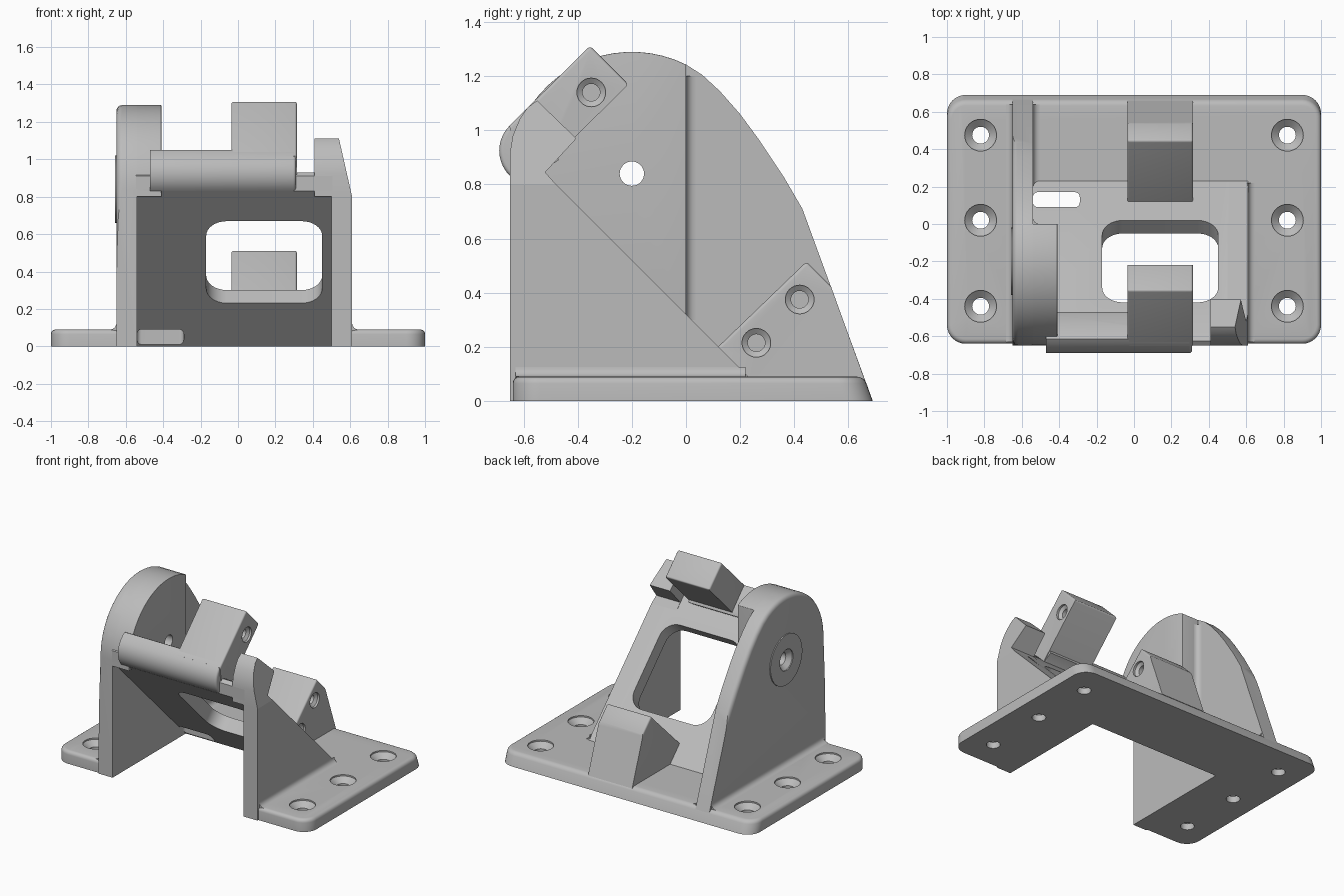
import bpy, bmesh
from math import sin, cos, pi, radians
from mathutils import Matrix, Vector

cube = bpy.data.objects.get("Cube")
if cube:
    bpy.data.objects.remove(cube, do_unlink=True)

grey = bpy.data.materials.new("light_grey")
grey.use_nodes = True
grey.diffuse_color = (0.5, 0.5, 0.5, 1)
grey.node_tree.nodes["Principled BSDF"].inputs["Base Color"].default_value = (0.5, 0.5, 0.5, 1)


def finish(name, bm):
    bmesh.ops.recalc_face_normals(bm, faces=bm.faces)
    mesh = bpy.data.meshes.new(name)
    bm.to_mesh(mesh)
    bm.free()
    mesh.materials.append(grey)
    ob = bpy.data.objects.new(name, mesh)
    bpy.context.collection.objects.link(ob)
    return ob


def place(axis, u, v, w):
    return Vector({"x": (w, u, v), "y": (u, w, v), "z": (u, v, w)}[axis])


def prism(name, pts, axis, a, b, radius=0, rule=None, warp=None):
    """Extrude a profile along an axis; round the edges whose midpoint passes the rule."""
    bm = bmesh.new()
    low = [bm.verts.new(place(axis, u, v, a)) for u, v in pts]
    high = [bm.verts.new(place(axis, u, v, b)) for u, v in pts]
    bm.faces.new(low)
    bm.faces.new(high)
    for i in range(len(pts)):
        j = (i + 1) % len(pts)
        bm.faces.new((low[i], low[j], high[j], high[i]))
    if warp:
        for v in bm.verts:
            warp(v.co)
    bmesh.ops.recalc_face_normals(bm, faces=bm.faces)
    if radius:
        edges = [e for e in bm.edges if e.calc_face_angle(0) > radians(30)
                 and rule((e.verts[0].co + e.verts[1].co) / 2)]
        bmesh.ops.bevel(bm, geom=edges, offset=radius, segments=4, profile=0.5,
                        affect="EDGES", clamp_overlap=True)
    return finish(name, bm)


def lathe(name, axis, u, v, steps, sides=32):
    """Closed turned solid from (radius, position) steps along an axis."""
    bm = bmesh.new()
    rings = [[bm.verts.new(place(axis, u + r * cos(2 * pi * k / sides),
                                 v + r * sin(2 * pi * k / sides), w))
              for k in range(sides)] for r, w in steps]
    bm.faces.new(rings[0])
    bm.faces.new(rings[-1])
    for p, q in zip(rings, rings[1:]):
        for k in range(sides):
            n = (k + 1) % sides
            bm.faces.new((p[k], p[n], q[n], q[k]))
    return finish(name, bm)


def arc(cy, cz, r, start, end, n=10):
    return [(cy + r * cos(radians(start + (end - start) * i / n)),
             cz + r * sin(radians(start + (end - start) * i / n))) for i in range(n + 1)]


def round_rect(x0, x1, y0, y1, r):
    return (arc(x1 - r, y1 - r, r, 0, 90, 8) + arc(x0 + r, y1 - r, r, 90, 180, 8)
            + arc(x0 + r, y0 + r, r, 180, 270, 8) + arc(x1 - r, y0 + r, r, 270, 360, 8))


def cut(ob, *cutters):
    bpy.context.view_layer.objects.active = ob
    for c in cutters:
        mod = ob.modifiers.new("cut", "BOOLEAN")
        mod.operation, mod.object, mod.solver = "DIFFERENCE", c, "EXACT"
        bpy.ops.object.modifier_apply(modifier=mod.name)
        bpy.data.objects.remove(c, do_unlink=True)


def rect(x0, x1, y0, y1):
    return [(x0, y0), (x1, y0), (x1, y1), (x0, y1)]


# Mounting base: sloped back edge, open front notch, countersunk screw holes
def slope_back(co):
    if co.y > 0.5:
        co.y -= 0.36 * co.z


base = prism("base_plate", round_rect(-1, 1, -0.64, 0.69, 0.1), "z", 0, 0.09,
             0.025, lambda m: m.z > 0.08, slope_back)
cut(base, prism("notch", rect(-0.54, 0.5, -1, 0.18), "z", -0.1, 0.2))
for x in (-0.82, 0.82):
    for y in (-0.44, 0.02, 0.475):
        cut(base, lathe("screw_hole", "z", x, y,
                        [(0.045, -0.1), (0.045, 0.045), (0.085, 0.08), (0.085, 0.2)]))

# Tall left wall, its thicker front half and the pivot boss
dome = arc(-0.2, 0.84, 0.45, 63.6, 180, 20)
back_curve = [(0.43, 0.71), (0.36, 0.83), (0.27, 0.965), (0.2, 1.06), (0.125, 1.145), (0.06, 1.205)]
wall = prism("left_wall", [(-0.65, 0), (0.69, 0)] + back_curve + dome, "x", -0.65, -0.54,
             0.03, lambda m: m.x < -0.64 and m.z > 0.7 and m.y < 0.42)
thick = prism("left_wall_pad", [(-0.65, 0.8), (-0.48, 0.8), (0, 0.32)] + dome, "x", -0.6, -0.41,
              0.03, lambda m: m.x > -0.42 and m.z > 0.86 or abs(m.y) < 0.01)
boss = lathe("pivot_boss", "x", -0.2, 0.84, [(0.18, -0.657), (0.18, -0.64)], 48)
for part in (wall, thick, boss):
    cut(part, lathe("pivot_hole", "x", -0.2, 0.84,
                    [(0.075, -0.8), (0.075, -0.65), (0.045, -0.62), (0.045, -0.3)]))

# Slanted panel with square window and small slot
panel = prism("slanted_panel",
              [(0.18, 0), (0.32, 0), (-0.6, 0.92), (-0.625, 0.93), (-0.65, 0.91), (-0.65, 0.83)],
              "x", -0.545, 0.505)
window = prism("window", round_rect(-0.31, 0.31, -0.31, 0.31, 0.11), "z", -0.3, 0.2)
window.data.transform(Matrix.Translation((0.14, -0.2, 0.52)) @ Matrix.Rotation(-pi / 4, 4, "X"))
slot = prism("slot", round_rect(-0.54, -0.29, 0.09, 0.17, 0.025), "z", -0.2, 0.6)
cut(panel, window, slot)

# Rounded front lip of the panel
prism("front_lip", arc(-0.56, 0.925, 0.13, 225, 135)
      + [(-0.635, 1.035), (-0.615, 1.05), (-0.595, 1.04), (-0.48, 0.92),
         (-0.47, 0.89), (-0.532, 0.852), (-0.6, 0.78)],
      "x", -0.47, 0.31, 0.015, lambda m: m.x > 0.3 and m.y < -0.55)

# Right wall with a tapered hook on top
prism("right_wall", [(-0.65, 0), (-0.65, 0.8), (-0.48, 0.8), (0.23, 0.09), (0.23, 0)],
      "x", 0.5, 0.61)


def taper(co):
    if co.x > 0.5:
        co.x -= 0.226 * (co.z - 0.8)


prism("right_hook", [(-0.65, 0.8), (-0.65, 0.92), (-0.64, 0.98), (-0.615, 1.04), (-0.585, 1.085),
                     (-0.55, 1.11), (-0.405, 0.97), (-0.52, 0.845), (-0.48, 0.8)],
      "x", 0.41, 0.61, warp=taper)


# Upper and lower stop blocks with blind screw holes
def side_hole(y, z):
    return lathe("block_hole", "x", y, z, [(0.032, 0.1), (0.032, 0.285), (0.053, 0.3), (0.053, 0.4)])


upper = prism("upper_block", [(-0.652, 1.017), (-0.355, 1.312), (-0.213, 1.17),
                              (-0.55, 0.835), (-0.64, 0.92)],
              "x", -0.035, 0.315, 0.012, lambda m: m.z > 1.05)
cut(upper, side_hole(-0.35, 1.14))
lower = prism("lower_block", [(0.118, 0.2), (0.445, 0.515), (0.535, 0.425), (0.66, 0.08), (0.23, 0.05)],
              "x", -0.035, 0.315, 0.012, lambda m: m.z > 0.3 and m.y < 0.5)
cut(lower, side_hole(0.26, 0.215), side_hole(0.42, 0.375))


# Concave fillets where walls meet the base
def fillet(name, x, side, y0, y1, r=0.035):
    curve = arc(x + side * r, 0.09 + r, r, 270, 180 if side > 0 else 360, 6)
    prism(name, curve + [(x - side * 0.01, 0.08)], "y", y0, y1)


fillet("left_outer_fillet", -0.65, -1, -0.63, 0.64)
fillet("left_inner_fillet", -0.54, 1, 0.2, 0.64)
fillet("right_outer_fillet", 0.61, 1, -0.63, 0.22)

# Fillet between the thick and thin halves of the left wall
curve = arc(-0.505, 0.035, 0.035, 180, 270, 6)
prism("pad_fillet", curve + [(-0.545, -0.01)], "z", 0.3, 1.2)

# Smooth curved faces, keep edges sharp
parts = [o for o in bpy.context.collection.objects if o.type == "MESH" and grey.name in o.data.materials]
bpy.ops.object.select_all(action="DESELECT")
for o in parts:
    o.select_set(True)
bpy.context.view_layer.objects.active = base
bpy.ops.object.shade_smooth_by_angle(angle=radians(30))
